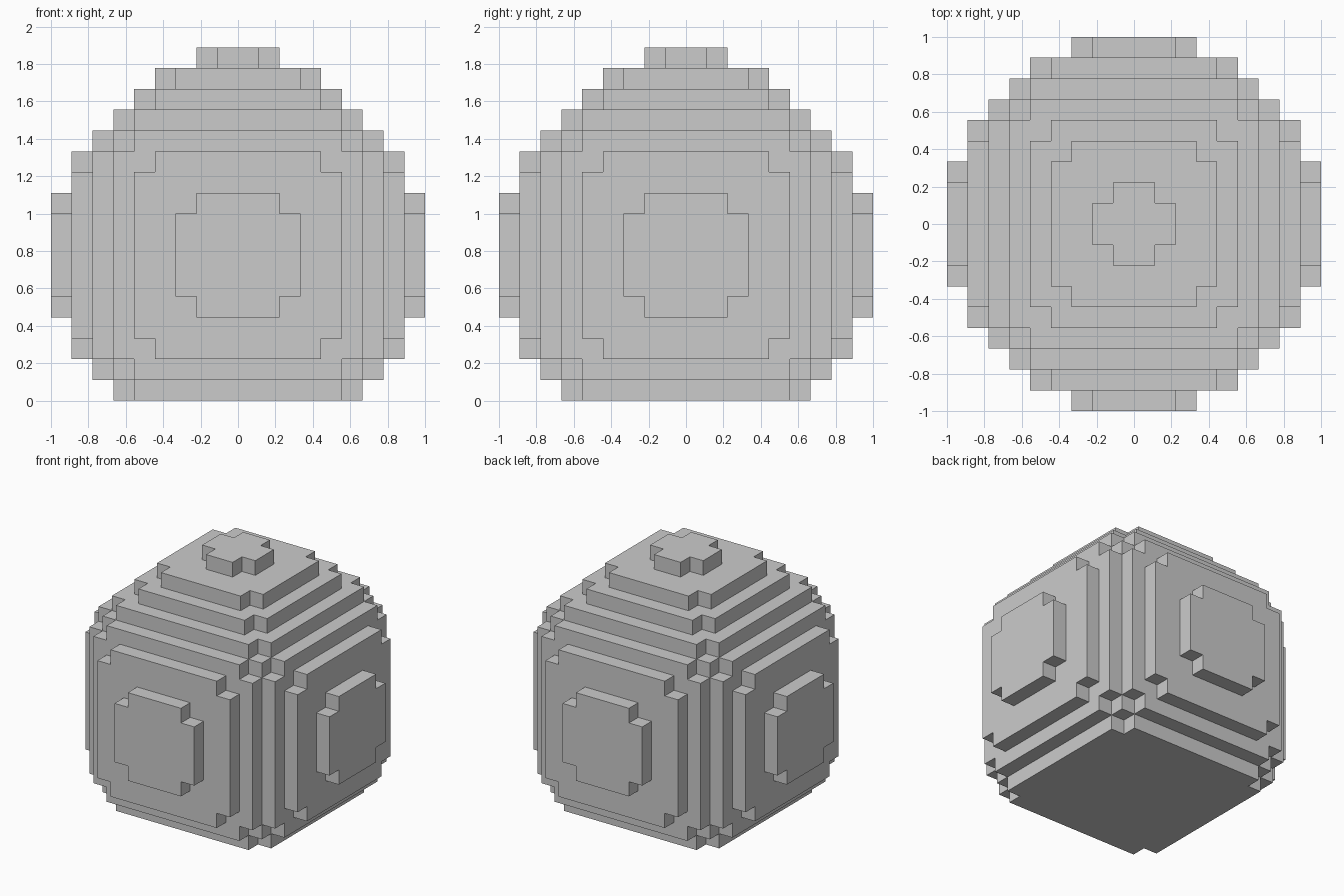
import bpy, bmesh

if "Cube" in bpy.data.objects:
    bpy.data.objects.remove(bpy.data.objects["Cube"])

U = 1 / 9  # edge of one block

# Half sizes (x, y) of the rectangles whose union forms each layer's plan,
# every rectangle is also used turned by 90 degrees
ROUND_6 = [(6, 5)]
ROUND_7 = [(7, 5), (6, 6)]
ROUND_8 = [(7, 6), (8, 4)]
WIDE_8 = [(7, 6), (8, 5)]
BELLY_NARROW = WIDE_8 + [(9, 2)]
BELLY = WIDE_8 + [(9, 3)]

# Layers from the ground up: (plan, number of layers)
LAYERS = [
    (ROUND_6, 1), (ROUND_7, 1), (ROUND_8, 1), (WIDE_8, 1),
    (BELLY_NARROW, 1), (BELLY, 4), (BELLY_NARROW, 1),
    (WIDE_8, 1), (ROUND_8, 1), (ROUND_7, 1), (ROUND_6, 1),
    ([(5, 4)], 1), ([(4, 3)], 1), ([(2, 1)], 1),
]


def filled_cells():
    cells, z = set(), 0
    for plan, count in LAYERS:
        for _ in range(count):
            for a, b in plan:
                for hx, hy in ((a, b), (b, a)):
                    cells.update((x, y, z) for x in range(-hx, hx)
                                 for y in range(-hy, hy))
            z += 1
    return cells


def block_shell(name, cells):
    """Mesh only the outer faces of a set of unit blocks."""
    bm = bmesh.new()
    verts = {}

    def vert(p):
        if p not in verts:
            verts[p] = bm.verts.new([c * U for c in p])
        return verts[p]

    for cell in cells:
        for axis in range(3):
            for side in (0, 1):
                near = list(cell)
                near[axis] += 2 * side - 1
                if tuple(near) in cells:
                    continue
                ring = []
                for i, j in ((0, 0), (1, 0), (1, 1), (0, 1)):
                    p = list(cell)
                    p[axis] += side
                    p[(axis + 1) % 3] += i
                    p[(axis + 2) % 3] += j
                    ring.append(vert(tuple(p)))
                bm.faces.new(ring if side else ring[::-1])
    mesh = bpy.data.meshes.new(name)
    bm.to_mesh(mesh)
    bm.free()
    obj = bpy.data.objects.new(name, mesh)
    bpy.context.collection.objects.link(obj)
    return obj


# Stepped egg-shaped body
block_shell("stepped_body", filled_cells())
